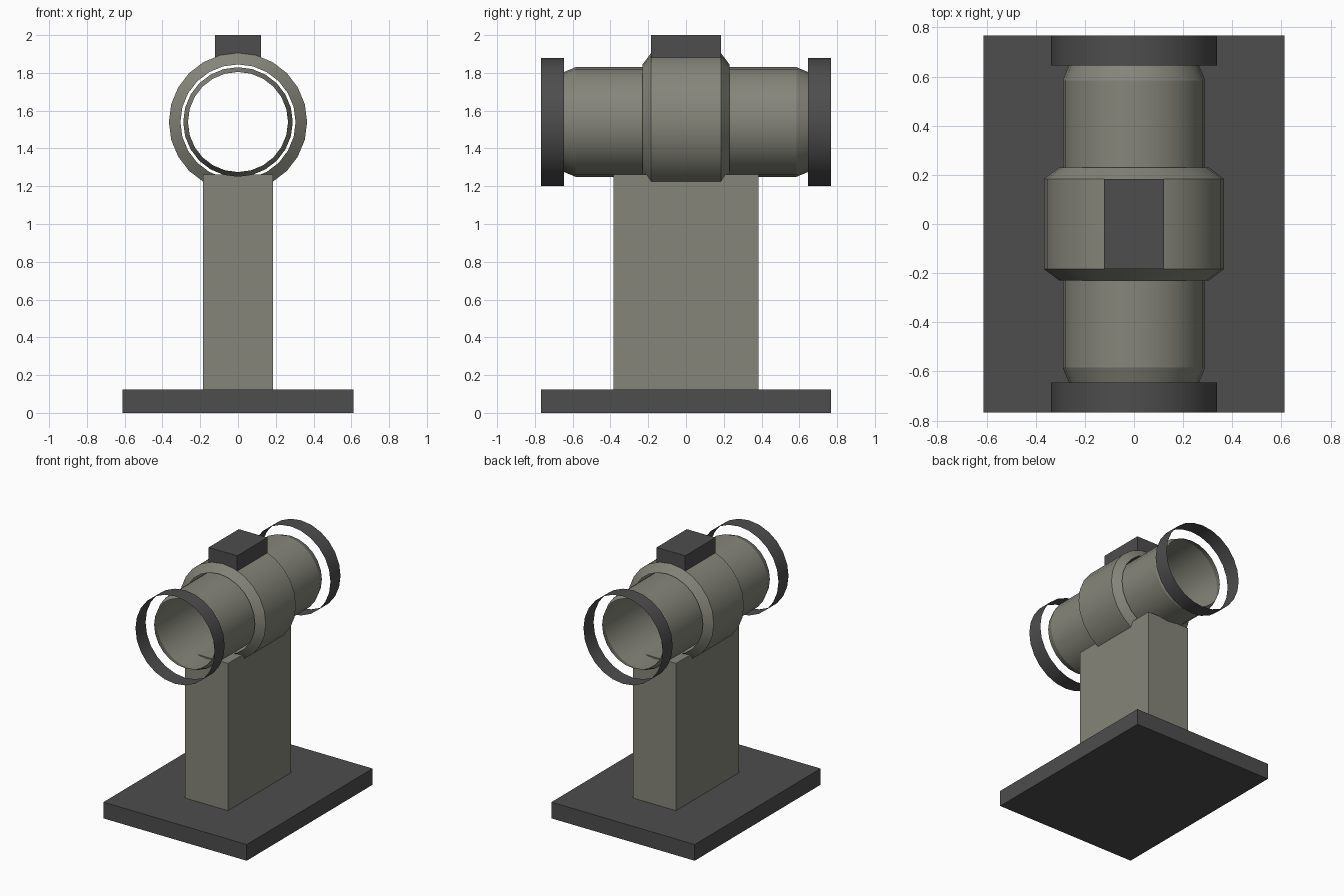
import bpy, bmesh, math

if "Cube" in bpy.data.objects:
    bpy.data.objects.remove(bpy.data.objects["Cube"])

AXIS_Z = 1.54   # height of the barrel axis
SIDES = 24


def material(name, rgb):
    m = bpy.data.materials.new(name)
    m.diffuse_color = (*rgb, 1.0)
    m.use_nodes = True
    m.node_tree.nodes["Principled BSDF"].inputs["Base Color"].default_value = m.diffuse_color
    return m


dark = material("dark grey", (0.075, 0.075, 0.075))
olive = material("olive grey", (0.235, 0.235, 0.195))


def finish(name, bm, mat):
    mesh = bpy.data.meshes.new(name)
    bm.to_mesh(mesh)
    bm.free()
    mesh.materials.append(mat)
    obj = bpy.data.objects.new(name, mesh)
    bpy.context.collection.objects.link(obj)
    return obj


def box(name, hx, hy, z0, z1, mat):
    bm = bmesh.new()
    bmesh.ops.create_cube(bm, size=1)
    for v in bm.verts:
        v.co = (v.co.x * 2 * hx, v.co.y * 2 * hy, z0 + (v.co.z + 0.5) * (z1 - z0))
    return finish(name, bm, mat)


def open_tube(name, profile, mat):
    """Open surface of revolution about the y axis; profile is (y, radius)."""
    bm = bmesh.new()
    rings = []
    for y, r in profile:
        rings.append([bm.verts.new((r * math.cos(a), y, AXIS_Z + r * math.sin(a)))
                      for a in (2 * math.pi * i / SIDES for i in range(SIDES))])
    for a, b in zip(rings, rings[1:]):
        for i in range(SIDES):
            j = (i + 1) % SIDES
            bm.faces.new((a[i], b[i], b[j], a[j]))
    obj = finish(name, bm, mat)
    bpy.ops.object.select_all(action='DESELECT')
    obj.select_set(True)
    bpy.context.view_layer.objects.active = obj
    bpy.ops.object.shade_smooth_by_angle(angle=math.radians(20))
    return obj


# Stand
box("base_plate", 0.612, 0.768, 0, 0.125, dark)
box("post", 0.184, 0.384, 0.125, 1.262, olive)

# Barrel, with tapered open ends
open_tube("barrel", [(-0.645, 0.265), (-0.585, 0.29), (0.585, 0.29), (0.645, 0.265)], olive)

# Wider collar round the middle, with bevelled open ends
open_tube("collar", [(-0.23, 0.305), (-0.184, 0.366), (0.184, 0.366), (0.23, 0.305)], olive)

# Thin end rings
for side, s in (("front", -1), ("back", 1)):
    mid = s * 0.7065
    open_tube(side + "_ring", [(mid - 0.0615, 0.338), (mid + 0.0615, 0.338)], dark)

# Block on top of the collar
box("top_block", 0.122, 0.184, 1.877, 2.0, dark)
